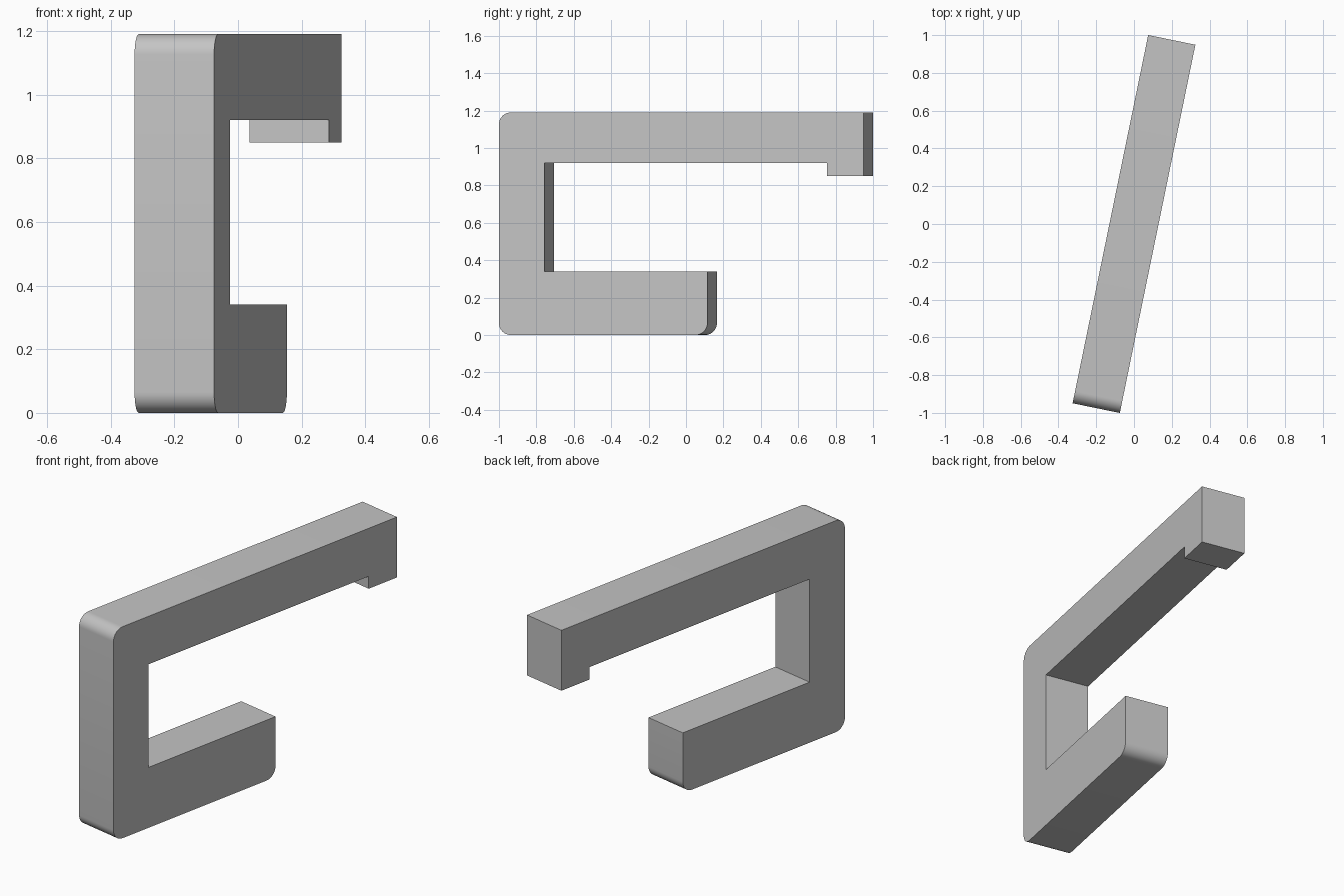
import bpy, bmesh, math
from mathutils import Vector, Matrix

cube = bpy.data.objects.get("Cube")
if cube:
    bpy.data.objects.remove(cube)

WIDTH, HALF, RADIUS = 0.255, 0.995, 0.065
YAW = math.radians(-11.6)

grey = bpy.data.materials.new("plain_grey")
grey.use_nodes = True
grey.diffuse_color = (0.55, 0.55, 0.55, 1)
grey.node_tree.nodes["Principled BSDF"].inputs["Base Color"].default_value = (0.55, 0.55, 0.55, 1)

# Side outline of the hook: (along, height, rounded corner)
outline = [
    (-HALF, 0.0, True), (0.143, 0.0, True), (0.143, 0.34, False),
    (-0.747, 0.34, False), (-0.747, 0.92, False), (0.797, 0.92, False),
    (0.797, 0.85, False), (HALF, 0.85, False), (HALF, 1.19, False),
    (-HALF, 1.19, True),
]


def rounded(points, radius, steps=10):
    """Replace the flagged square corners with arcs."""
    result = []
    for i, (y, z, is_round) in enumerate(points):
        corner = Vector((y, z))
        if not is_round:
            result.append(corner)
            continue
        to_prev = (Vector(points[i - 1][:2]) - corner).normalized()
        to_next = (Vector(points[(i + 1) % len(points)][:2]) - corner).normalized()
        centre = corner + (to_prev + to_next) * radius
        for s in range(steps + 1):
            a = math.pi / 2 * s / steps
            result.append(centre - radius * (to_next * math.cos(a) + to_prev * math.sin(a)))
    return result


# Extrude the outline across the width, then turn it about the vertical
bm = bmesh.new()
side = bm.faces.new([bm.verts.new((-WIDTH / 2, p.x, p.y)) for p in rounded(outline, RADIUS)])
extruded = bmesh.ops.extrude_face_region(bm, geom=[side], use_keep_orig=True)
moved = [g for g in extruded["geom"] if isinstance(g, bmesh.types.BMVert)]
bmesh.ops.translate(bm, verts=moved, vec=(WIDTH, 0, 0))
bmesh.ops.recalc_face_normals(bm, faces=bm.faces)
bmesh.ops.rotate(bm, verts=bm.verts, cent=(0, 0, 0), matrix=Matrix.Rotation(YAW, 3, "Z"))

mesh = bpy.data.meshes.new("hook_bracket")
bm.to_mesh(mesh)
bm.free()
mesh.materials.append(grey)
hook = bpy.data.objects.new("hook_bracket", mesh)
bpy.context.collection.objects.link(hook)

# Smooth the rounded corners, keep the other edges sharp
bpy.ops.object.select_all(action="DESELECT")
hook.select_set(True)
bpy.context.view_layer.objects.active = hook
bpy.ops.object.shade_smooth_by_angle(angle=math.radians(30))
